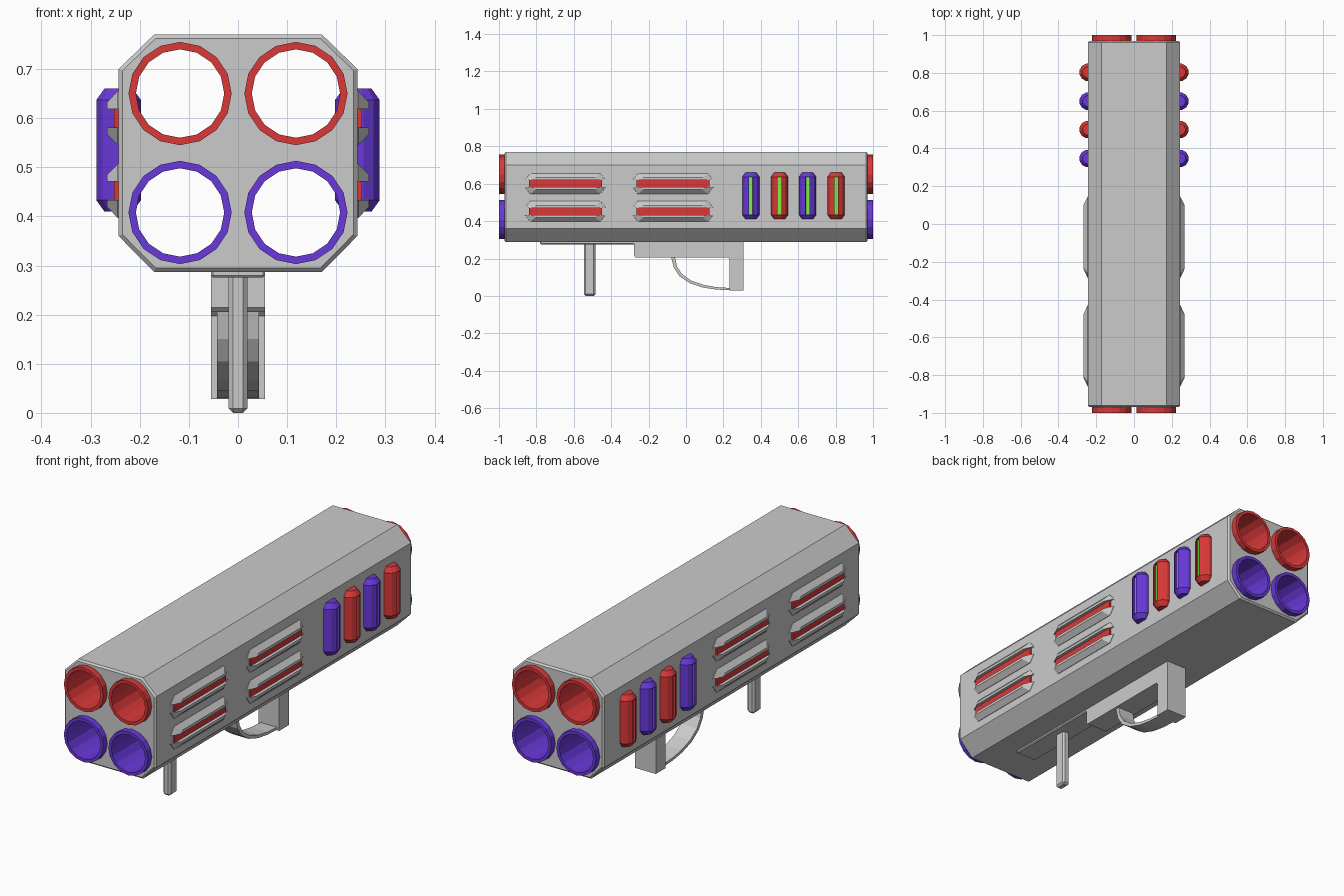
import bpy, bmesh, math
from mathutils import Matrix, Vector

if "Cube" in bpy.data.objects:
    bpy.data.objects.remove(bpy.data.objects["Cube"])


def material(name, rgb):
    m = bpy.data.materials.new(name)
    m.diffuse_color = (*rgb, 1)
    m.use_nodes = True
    m.node_tree.nodes["Principled BSDF"].inputs["Base Color"].default_value = m.diffuse_color
    return m


RED = material("red", (0.7, 0.04, 0.04))
BLUE = material("blue", (0.14, 0.04, 0.7))
GREEN = material("green", (0.2, 0.9, 0.05))


def finish(name, bm, mats=(), mirror=False):
    bmesh.ops.recalc_face_normals(bm, faces=bm.faces[:])
    me = bpy.data.meshes.new(name)
    bm.to_mesh(me)
    bm.free()
    ob = bpy.data.objects.new(name, me)
    bpy.context.collection.objects.link(ob)
    for m in mats:
        me.materials.append(m)
    if mirror:
        ob.modifiers.new("mirror", 'MIRROR').use_axis = (True, False, False)
    return ob


def loft(bm, rings, closed=False):
    """Skin equal-length rings of points; cap the ends unless closed in a loop."""
    vs = [[bm.verts.new(p) for p in r] for r in rings]
    n = len(vs[0])
    pairs = list(zip(vs, vs[1:])) + ([(vs[-1], vs[0])] if closed else [])
    faces = [bm.faces.new((a[i], a[(i + 1) % n], b[(i + 1) % n], b[i]))
             for a, b in pairs for i in range(n)]
    if not closed:
        bm.faces.new(vs[0])
        bm.faces.new(vs[-1])
    return faces


def box(name, lo, hi, bevel=0.0, mats=(), mirror=False):
    bm = bmesh.new()
    lo, hi = Vector(lo), Vector(hi)
    size = hi - lo
    bmesh.ops.create_cube(bm, size=1, matrix=Matrix.Translation((lo + hi) / 2) @ Matrix.Diagonal((*size, 1)))
    if bevel:
        bmesh.ops.bevel(bm, geom=bm.edges[:], offset=bevel, segments=1, affect='EDGES')
    return finish(name, bm, mats, mirror)


def circle(x, y, z, r, n=16):
    return [(x + r * math.cos(2 * math.pi * i / n), y, z + r * math.sin(2 * math.pi * i / n)) for i in range(n)]


# Chamfered housing with slightly bevelled ends
def section(y, d):
    w, c, lo, hi = 0.243 - d, 0.171 - d * 0.4, 0.287 + d, 0.77 - d
    a, b = 0.36 + d * 0.4, 0.70 - d * 0.4
    return [(x, y, z) for x, z in ((c, lo), (w, a), (w, b), (c, hi), (-c, hi), (-w, b), (-w, a), (-c, lo))]


bm = bmesh.new()
loft(bm, [section(-0.97, 0.008), section(-0.962, 0), section(0.962, 0), section(0.97, 0.008)])
housing = finish("housing", bm)

# Four open barrels and the bores that receive them
cut = bmesh.new()
for row, z, mat in (("upper", 0.65, RED), ("lower", 0.408, BLUE)):
    for side, x in (("left", -0.118), ("right", 0.118)):
        loft(cut, [circle(x, -1.1, z, 0.099), circle(x, 1.1, z, 0.099)])
        bm = bmesh.new()
        loft(bm, [circle(x, -1, z, 0.09), circle(x, -1, z, 0.105),
                  circle(x, 1, z, 0.105), circle(x, 1, z, 0.09)], closed=True)
        finish(f"{row}_{side}_barrel", bm, [mat])
cutter = finish("bore_cutter", cut)
cutter.hide_render = True
cutter.display_type = 'WIRE'
mod = housing.modifiers.new("bores", 'BOOLEAN')
mod.operation, mod.solver, mod.object = 'DIFFERENCE', 'EXACT', cutter

# Side vents: a red strip between two tapered ridges
for yc in (-0.645, -0.07):
    for zc in (0.60, 0.452):
        box("vent_strip", (0.235, yc - 0.195, zc - 0.02), (0.252, yc + 0.195, zc + 0.02), mats=[RED], mirror=True)
        for s in (-1, 1):
            def ring(x, inner, outer, z):
                return [(x, yc - inner, zc + s * 0.019), (x, yc + inner, zc + s * 0.019),
                        (x, yc + outer, zc + s * z), (x, yc - outer, zc + s * z)]
            bm = bmesh.new()
            loft(bm, [ring(0.238, 0.218, 0.19, 0.056), ring(0.245, 0.215, 0.187, 0.055),
                      ring(0.267, 0.17, 0.16, 0.032)])
            finish("vent_ridge", bm, mirror=True)

# Side cartridges, each with a recessed green window facing outward
for i, yc in enumerate((0.347, 0.5, 0.65, 0.803)):
    bm = bmesh.new()
    rings = []
    for r, z in ((0.03, 0.41), (0.047, 0.433), (0.047, 0.637), (0.03, 0.66)):
        rings.append([(0.243 + r * math.cos(math.pi * (2 * k + 1) / 12),
                       yc + r * math.sin(math.pi * (2 * k + 1) / 12), z) for k in range(12)])
    faces = loft(bm, rings)
    bmesh.ops.recalc_face_normals(bm, faces=bm.faces[:])
    window = max(faces, key=lambda f: f.calc_center_median().x)
    bmesh.ops.inset_individual(bm, faces=[window], thickness=0.003)
    bmesh.ops.inset_individual(bm, faces=[window], thickness=0.0005, depth=-0.01)
    window.material_index = 1
    finish("cartridge", bm, [RED if i % 2 else BLUE, GREEN], mirror=True)

# Underside: rail, front post, trigger housing and rear grip
box("under_rail", (-0.055, -0.78, 0.276), (0.055, -0.26, 0.295), 0.004)
box("front_post", (-0.019, -0.545, 0), (0.019, -0.485, 0.285), 0.009)
bm = bmesh.new()
outline = [(-0.277, 0.295), (-0.277, 0.215), (-0.267, 0.205), (0.225, 0.205), (0.233, 0.197),
           (0.233, 0.028), (0.307, 0.028), (0.307, 0.295)]
loft(bm, [[(x, y, z) for y, z in outline] for x in (-0.055, 0.055)])
finish("grip", bm)

# Curved trigger guard
outer = [(-0.08, 0.21), (-0.065, 0.15), (-0.035, 0.105), (0.02, 0.068), (0.09, 0.045), (0.16, 0.034), (0.24, 0.03)]
inner = [(-0.06, 0.21), (-0.048, 0.157), (-0.022, 0.117), (0.028, 0.082), (0.094, 0.059), (0.162, 0.047), (0.24, 0.042)]
bm = bmesh.new()
loft(bm, [[(-0.043, *o), (0.043, *o), (0.043, *n), (-0.043, *n)] for o, n in zip(outer, inner)])
finish("trigger_guard", bm)
